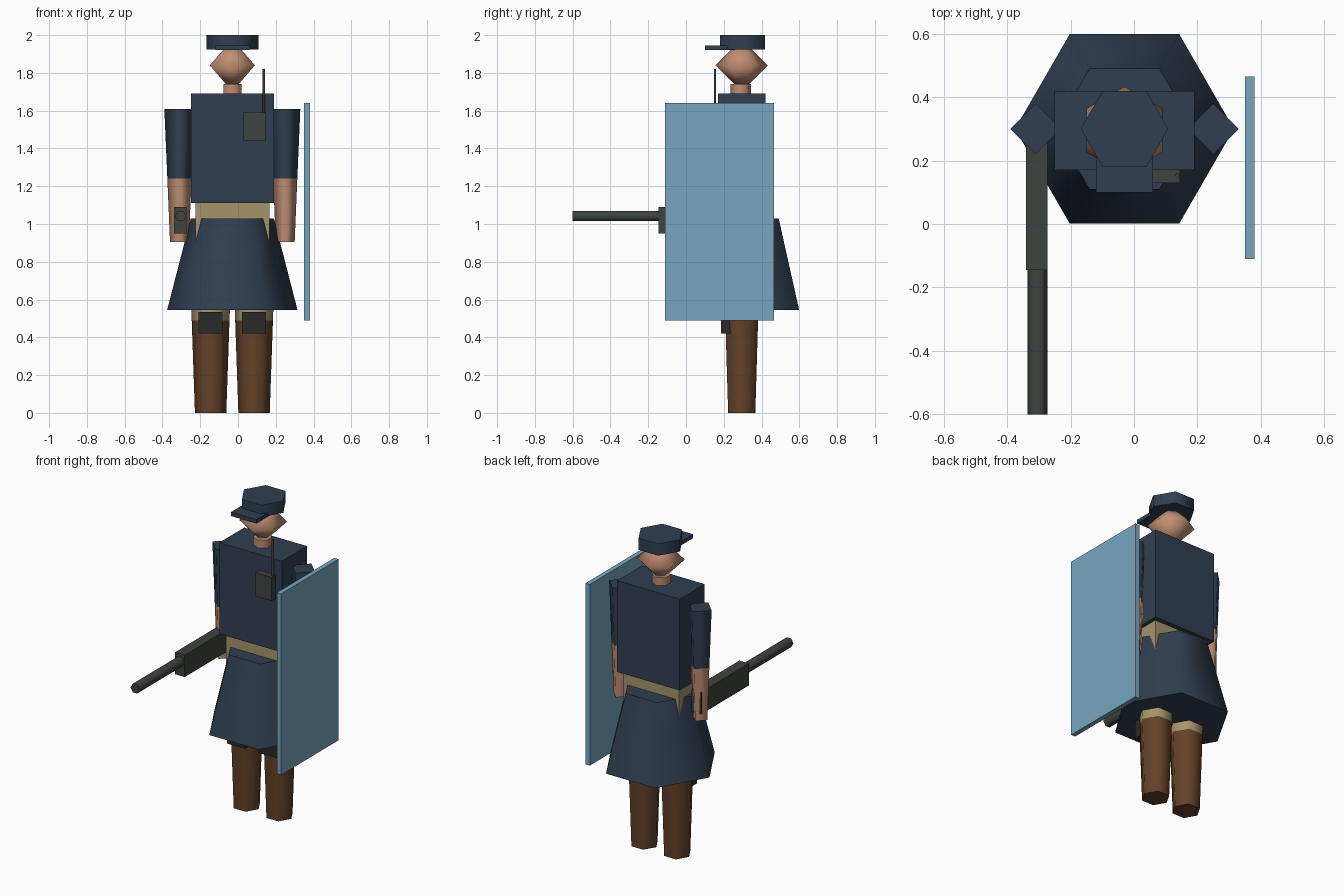
import bpy, bmesh
from math import pi, sin, cos
from mathutils import Matrix, Vector

cube = bpy.data.objects.get("Cube")
if cube:
    bpy.data.objects.remove(cube)

MID, DEPTH = -0.03, 0.30   # body centre line


def material(name, rgb):
    lin = [((c / 255 + 0.055) / 1.055) ** 2.4 for c in rgb] + [1]
    m = bpy.data.materials.new(name)
    m.use_nodes = True
    m.diffuse_color = lin
    m.node_tree.nodes["Principled BSDF"].inputs["Base Color"].default_value = lin
    return m


navy = material("navy cloth", (48, 63, 81))
skin = material("skin", (192, 142, 114))
tan = material("tan cloth", (166, 149, 107))
brown = material("brown leather", (100, 66, 41))
gunmetal = material("gunmetal", (63, 67, 63))
black = material("black rubber", (40, 41, 41))
blue = material("blue shield", (120, 166, 193))


def finish(name, bm, mat):
    bmesh.ops.recalc_face_normals(bm, faces=bm.faces)
    mesh = bpy.data.meshes.new(name)
    bm.to_mesh(mesh)
    bm.free()
    mesh.materials.append(mat)
    ob = bpy.data.objects.new(name, mesh)
    bpy.context.collection.objects.link(ob)
    return ob


def box(name, mat, x, y, z):
    """Box from (min, max) pairs."""
    bm = bmesh.new()
    bmesh.ops.create_cube(bm, size=1)
    for v in bm.verts:
        v.co = Vector([(a + b) / 2 + c * (b - a) for (a, b), c in zip((x, y, z), v.co)])
    return finish(name, bm, mat)


def prism(name, mat, x, y, z0, z1, r0, r1, sides=6, phase=0.0, tilt=None):
    """Tapered prism with softly shaded sides and crisp flat ends."""
    bm = bmesh.new()
    rings = []
    for z, r in ((z0, r0), (z1, r1)):
        rings.append([bm.verts.new((r * cos(phase + 2 * pi * i / sides),
                                    r * sin(phase + 2 * pi * i / sides), z))
                      for i in range(sides)])
    for i in range(sides):
        j = (i + 1) % sides
        f = bm.faces.new((rings[0][i], rings[0][j], rings[1][j], rings[1][i]))
        f.smooth = True
    for ring in rings:
        cap = bm.faces.new(ring)
        for e in cap.edges:
            e.smooth = False
    if tilt:
        bm.transform(tilt)
    bm.transform(Matrix.Translation((x, y, 0)))
    return finish(name, bm, mat)


# Torso, hips and skirt
box("torso", navy, (-0.25, 0.19), (0.17, 0.42), (1.11, 1.69))
box("hips", tan, (-0.225, 0.167), (0.20, 0.39), (0.80, 1.11))
prism("skirt", navy, MID, DEPTH, 0.545, 1.03, 0.345, 0.22)

# Neck and faceted head
prism("neck", skin, MID, 0.29, 1.68, 1.74, 0.055, 0.055, phase=pi / 6)
bm = bmesh.new()
bmesh.ops.create_uvsphere(bm, u_segments=6, v_segments=2, radius=0.138)
bm.transform(Matrix.Translation((MID, 0.295, 1.84)))
for f in bm.faces:
    f.smooth = True
finish("head", bm, skin)

# Cap and brim
prism("cap", navy, MID, DEPTH, 1.925, 2.0, 0.138, 0.138)
box("cap_brim", navy, (-0.12, 0.06), (0.10, 0.26), (1.92, 1.945))

# Arms and legs, mirrored about the centre line
for side, s in (("left", 1), ("right", -1)):
    ax, lx = MID + s * 0.28, MID + s * 0.115
    prism(side + "_sleeve", navy, ax, DEPTH, 1.24, 1.61, 0.064, 0.08, sides=4)
    prism(side + "_forearm", skin, ax, DEPTH, 0.905, 1.24, 0.05, 0.064, sides=4)
    prism(side + "_boot", brown, lx, 0.295, 0, 0.49, 0.083, 0.1)
    prism(side + "_trouser", tan, lx, 0.295, 0.49, 0.60, 0.1, 0.104)
    box(side + "_knee_pad", black, (lx - 0.063, lx + 0.063), (0.185, 0.24), (0.42, 0.535))

# Chest radio
box("radio", gunmetal, (0.03, 0.145), (0.13, 0.18), (1.44, 1.59))
prism("radio_antenna", gunmetal, 0.137, 0.153, 1.58, 1.82, 0.007, 0.007)

# Launcher held in the right hand
box("launcher_body", gunmetal, (-0.34, -0.273), (-0.145, 0.335), (0.95, 1.09))
prism("launcher_barrel", gunmetal, -0.304, 0, 0.13, 0.60, 0.031, 0.031,
      tilt=Matrix.Translation((0, 0, 1.042)) @ Matrix.Rotation(pi / 2, 4, "X"))

# Riot shield on the left arm
box("shield", blue, (0.35, 0.38), (-0.11, 0.465), (0.49, 1.64))
